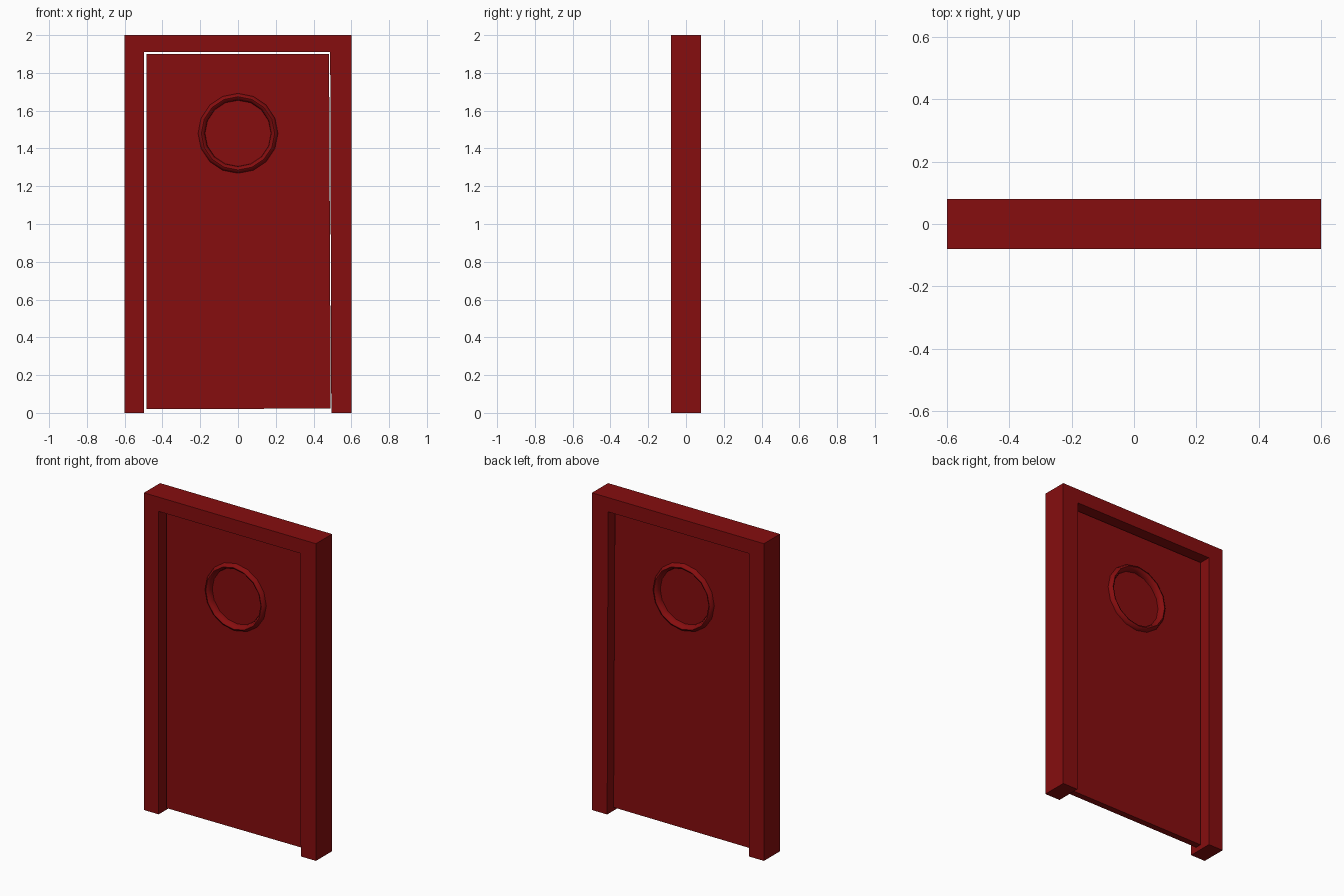
import bpy
import bmesh
import math
from mathutils import Matrix

cube = bpy.data.objects.get("Cube")
if cube:
    bpy.data.objects.remove(cube)

red = bpy.data.materials.new("dark red paint")
red.use_nodes = True
red.diffuse_color = (0.24, 0.004, 0.0045, 1)
red.node_tree.nodes["Principled BSDF"].inputs["Base Color"].default_value = red.diffuse_color

WINDOW_Z = 1.48
UPRIGHT = Matrix.Translation((0, 0, WINDOW_Z)) @ Matrix.Rotation(math.pi / 2, 4, "X")


def add_object(name, bm):
    bmesh.ops.recalc_face_normals(bm, faces=bm.faces)
    mesh = bpy.data.meshes.new(name)
    bm.to_mesh(mesh)
    bm.free()
    mesh.materials.append(red)
    obj = bpy.data.objects.new(name, mesh)
    bpy.context.collection.objects.link(obj)
    return obj


def slab(name, outline, half_depth):
    """Extrude an x-z outline evenly to both sides of y = 0."""
    bm = bmesh.new()
    face = bm.faces.new([bm.verts.new((x, -half_depth, z)) for x, z in outline])
    new = bmesh.ops.extrude_face_region(bm, geom=[face])["geom"]
    verts = [v for v in new if isinstance(v, bmesh.types.BMVert)]
    bmesh.ops.translate(bm, verts=verts, vec=(0, 2 * half_depth, 0))
    return add_object(name, bm)


def disc(name, radius, depth, sides):
    bm = bmesh.new()
    bmesh.ops.create_cone(bm, cap_ends=True, segments=sides, radius1=radius,
                          radius2=radius, depth=depth, matrix=UPRIGHT)
    return add_object(name, bm)


# Frame: two jambs and a header, open at the bottom
slab("door_frame", [(-0.6, 0), (-0.6, 2), (0.6, 2), (0.6, 0), (0.494, 0),
                    (0.488, 1.91), (-0.497, 1.91), (-0.497, 0)], 0.08)

# Door leaf with a round opening
leaf = slab("door_leaf", [(-0.484, 0.02), (-0.484, 1.9), (0.482, 1.9), (0.491, 0.023)], 0.02)
cutter = disc("window_cutter", 0.19, 0.2, 32)
cutter.hide_render = True
cutter.hide_set(True)
hole = leaf.modifiers.new("window_hole", "BOOLEAN")
hole.object = cutter
hole.operation = "DIFFERENCE"
hole.solver = "EXACT"

# Round window pane
disc("window_pane", 0.192, 0.014, 32)

# Rounded ring around the window, standing proud on both sides
bpy.ops.mesh.primitive_torus_add(major_segments=16, minor_segments=12,
                                 major_radius=0.194, minor_radius=0.02)
ring = bpy.context.object
ring.name = "window_ring"
ring.data.transform(UPRIGHT @ Matrix.Diagonal((1, 1, 2.2, 1)))
ring.data.materials.append(red)
bpy.ops.object.shade_smooth_by_angle(angle=math.radians(50))
